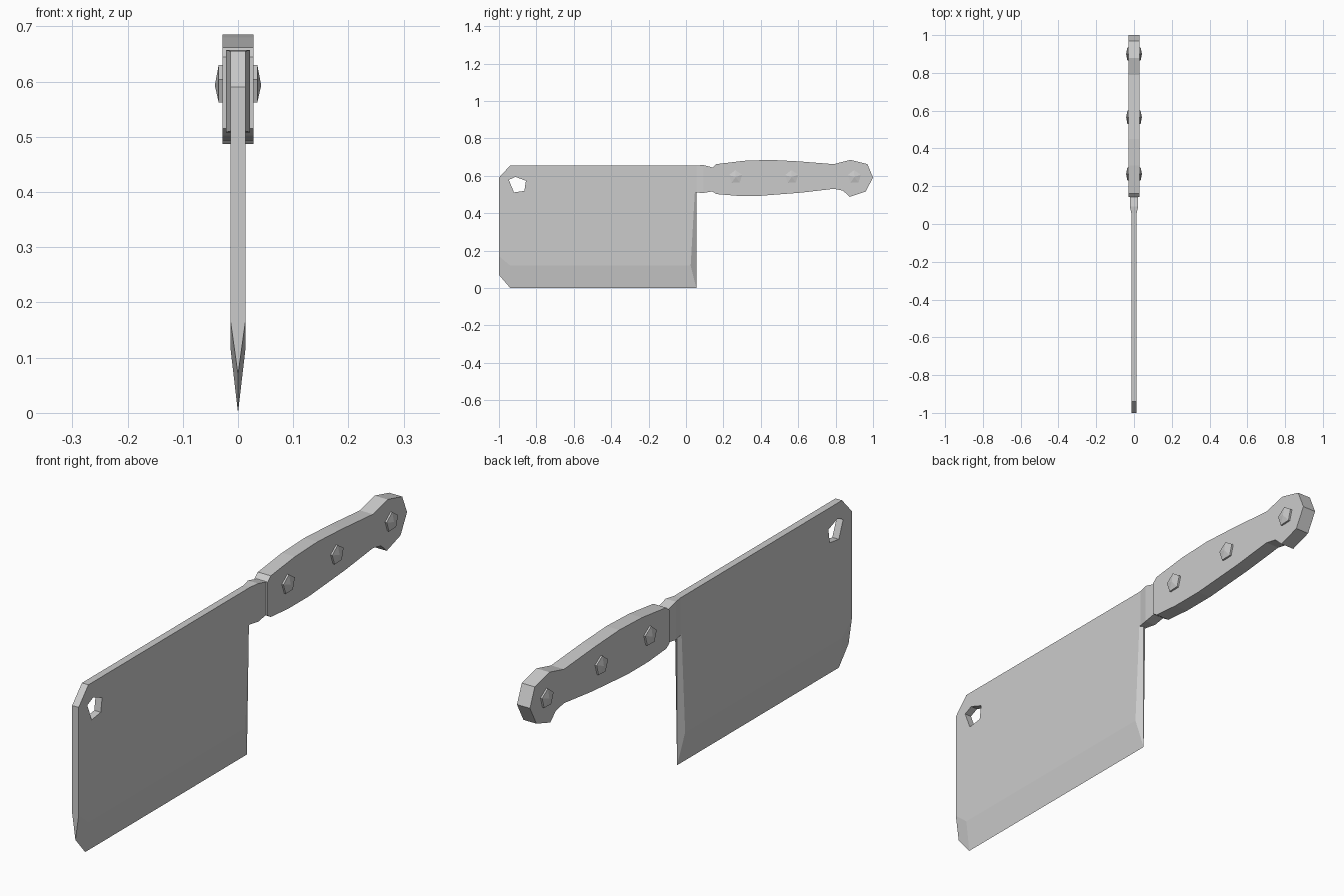
import bpy, bmesh
from math import sin, cos, radians

cube = bpy.data.objects.get("Cube")
if cube:
    bpy.data.objects.remove(cube, do_unlink=True)

steel = bpy.data.materials.new("plain grey")
steel.use_nodes = True
GREY = (0.6, 0.6, 0.6, 1)
steel.diffuse_color = GREY
steel.node_tree.nodes["Principled BSDF"].inputs["Base Color"].default_value = GREY


def finish(name, bm):
    bmesh.ops.recalc_face_normals(bm, faces=bm.faces[:])
    mesh = bpy.data.meshes.new(name)
    bm.to_mesh(mesh)
    bm.free()
    mesh.materials.append(steel)
    obj = bpy.data.objects.new(name, mesh)
    bpy.context.scene.collection.objects.link(obj)
    return obj


def ring(bm, x, points):
    return [bm.verts.new((x, y, z)) for y, z in points]


def loft(bm, rings):
    """Skin a list of equal rings and cap both ends."""
    n = len(rings[0])
    for a, b in zip(rings, rings[1:]):
        for i in range(n):
            j = (i + 1) % n
            bm.faces.new((a[i], a[j], b[j], b[i]))
    bm.faces.new(rings[0])
    bm.faces.new(rings[-1])


def slab(name, points, half):
    bm = bmesh.new()
    loft(bm, [ring(bm, -half, points), ring(bm, half, points)])
    return finish(name, bm)


# Blade: flat sides, ground cutting edge and ridged heel
flat = [(-1, .59), (-.94, .655), (.055, .655), (.055, .51),
        (.047, .51), (.025, .12), (-.94, .12), (-1, .17)]
edge = [(.055, .51), (.055, 0), (-.94, 0), (-1, .07)]
bm = bmesh.new()
L, R = ring(bm, .014, flat), ring(bm, -.014, flat)
m = ring(bm, 0, edge)
for side in (L, R):
    bm.faces.new(side)
    bm.faces.new((side[3], side[4], m[0]))
    for i in range(3):
        bm.faces.new((side[4 + i], side[5 + i], m[i + 1], m[i]))
for i in (0, 1):
    bm.faces.new((L[i], L[i + 1], R[i + 1], R[i]))
bm.faces.new((L[2], L[3], m[0], R[3], R[2]))
bm.faces.new((L[0], L[7], m[3], R[7], R[0]))
blade = finish("blade", bm)

# Hanging hole through the blade
hole = slab("hole_cutter", [(-.947, .578), (-.912, .594), (-.856, .573),
                            (-.864, .519), (-.92, .511)], .1)
hole.hide_render = True
hole.hide_set(True)
cut = blade.modifiers.new("hanging hole", 'BOOLEAN')
cut.operation = 'DIFFERENCE'
cut.solver = 'EXACT'
cut.object = hole

# Bolster: flares from the blade to the handle
bm = bmesh.new()
sections = [(.055, .014, .51, .655), (.093, .022, .508, .657),
            (.139, .022, .516, .645), (.155, .022, .516, .645)]
loft(bm, [[bm.verts.new((x, y, z)) for x, z in
           ((-w, lo), (w, lo), (w, hi), (-w, hi))]
          for y, w, lo, hi in sections])
finish("bolster", bm)

# Handle: slab with a swell and a faceted pommel
slab("handle", [(.142, .644), (.162, .662), (.31, .68), (.45, .685),
                (.6, .677), (.79, .662), (.88, .685), (.97, .662),
                (1, .59), (.96, .515), (.875, .487), (.84, .52),
                (.79, .53), (.62, .51), (.4, .493), (.27, .493),
                (.162, .502), (.142, .515)], .028)

# Rivets: five-sided pins with pointed heads on both sides
angles = [radians(20 + 72 * i) for i in range(5)]
for i, y in enumerate((.265, .565, .9)):
    bm = bmesh.new()
    pent = [(y + .037 * cos(a), .593 + .037 * sin(a)) for a in angles]
    rings = [ring(bm, s * .035, pent) for s in (-1, 1)]
    loft(bm, rings)
    for cap in [f for f in bm.faces if len(f.verts) == 5]:
        tip = bmesh.ops.poke(bm, faces=[cap])["verts"][0]
        tip.co.x *= 1.2
    finish(f"rivet_{i + 1}", bm)
